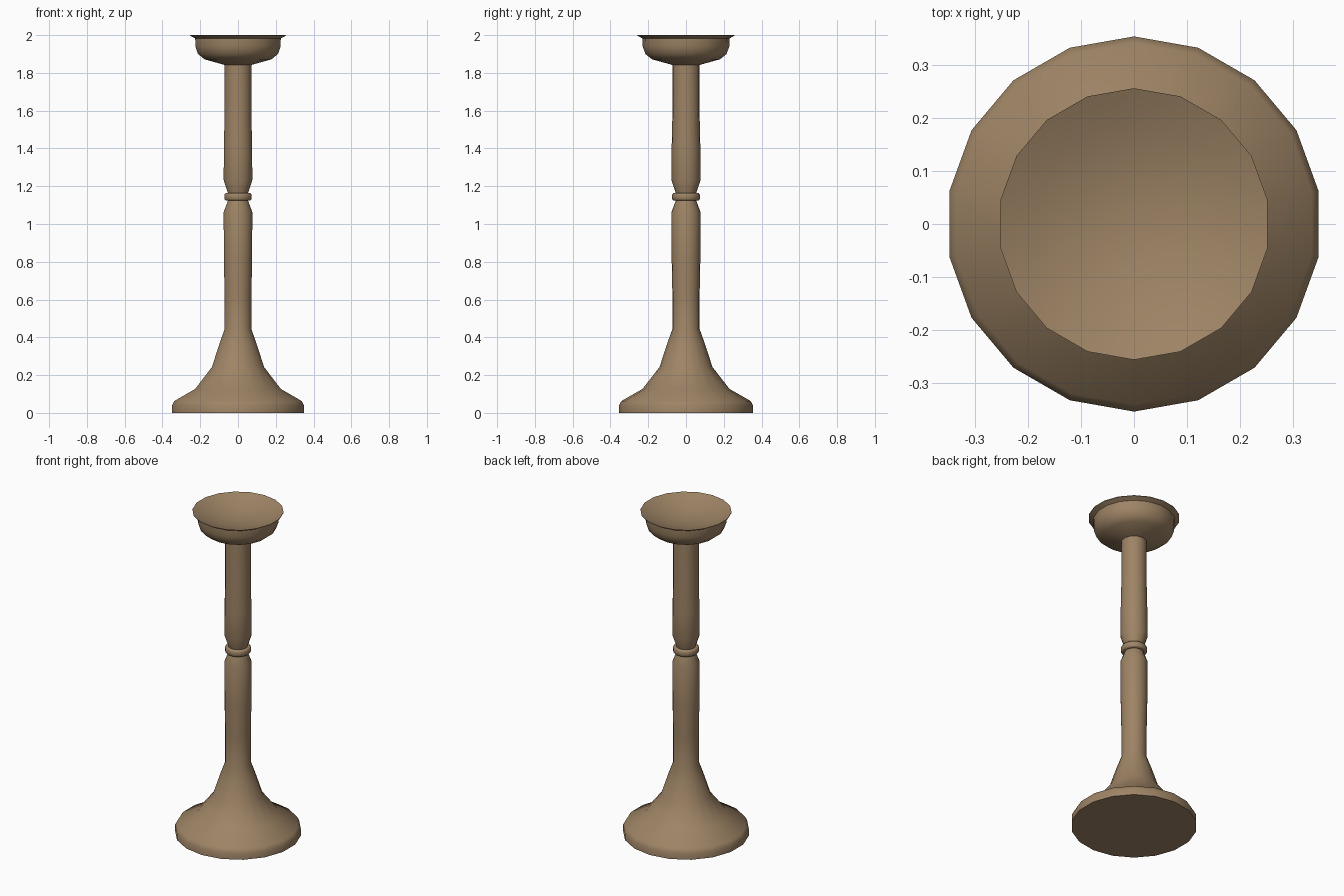
import bpy, bmesh, math

if "Cube" in bpy.data.objects:
    bpy.data.objects.remove(bpy.data.objects["Cube"])

SIDES = 18

wood = bpy.data.materials.new("brown_wood")
wood.diffuse_color = (0.34, 0.23, 0.13, 1)
wood.use_nodes = True
wood.node_tree.nodes["Principled BSDF"].inputs["Base Color"].default_value = wood.diffuse_color


def lathe(name, profile, angle=40):
    """Revolve (radius, z) points around z; radius 0 makes a pole."""
    bm = bmesh.new()
    rings = []
    for r, z in profile:
        if r == 0:
            rings.append([bm.verts.new((0, 0, z))] * SIDES)
        else:
            rings.append([bm.verts.new((r * math.cos(a), r * math.sin(a), z))
                          for a in (math.pi / 2 + math.tau * i / SIDES for i in range(SIDES))])
    for low, high in zip(rings, rings[1:]):
        for i in range(SIDES):
            j = (i + 1) % SIDES
            corners = dict.fromkeys((low[i], low[j], high[j], high[i]))
            bm.faces.new(list(corners))
    mesh = bpy.data.meshes.new(name)
    bm.to_mesh(mesh)
    bm.free()
    mesh.materials.append(wood)
    obj = bpy.data.objects.new(name, mesh)
    bpy.context.collection.objects.link(obj)
    bpy.ops.object.select_all(action='DESELECT')
    obj.select_set(True)
    bpy.context.view_layer.objects.active = obj
    bpy.ops.object.shade_smooth_by_angle(angle=math.radians(angle))
    return obj


# Flared foot running up into the lower stem
lathe("foot_and_lower_stem", [
    (0, 0), (0.355, 0), (0.355, 0.04), (0.342, 0.063), (0.23, 0.127),
    (0.14, 0.243), (0.102, 0.36), (0.072, 0.444), (0.072, 0.62),
    (0.076, 0.82), (0.077, 1.063), (0.053, 1.127)])

# Bead between the two stem halves
lathe("collar", [
    (0.053, 1.125), (0.068, 1.125), (0.073, 1.132), (0.073, 1.156),
    (0.068, 1.163), (0.053, 1.163)], 60)

# Upper stem
lathe("upper_stem", [
    (0.053, 1.16), (0.077, 1.233), (0.076, 1.40), (0.072, 1.58), (0.072, 1.842)])

# Cup with an overhanging lip and a shallow dished top
lathe("cup", [
    (0.072, 1.842), (0.18, 1.872), (0.215, 1.90), (0.229, 1.94), (0.23, 1.982),
    (0.257, 1.997), (0.257, 2.0), (0.19, 1.97), (0.10, 1.945), (0, 1.935)])
